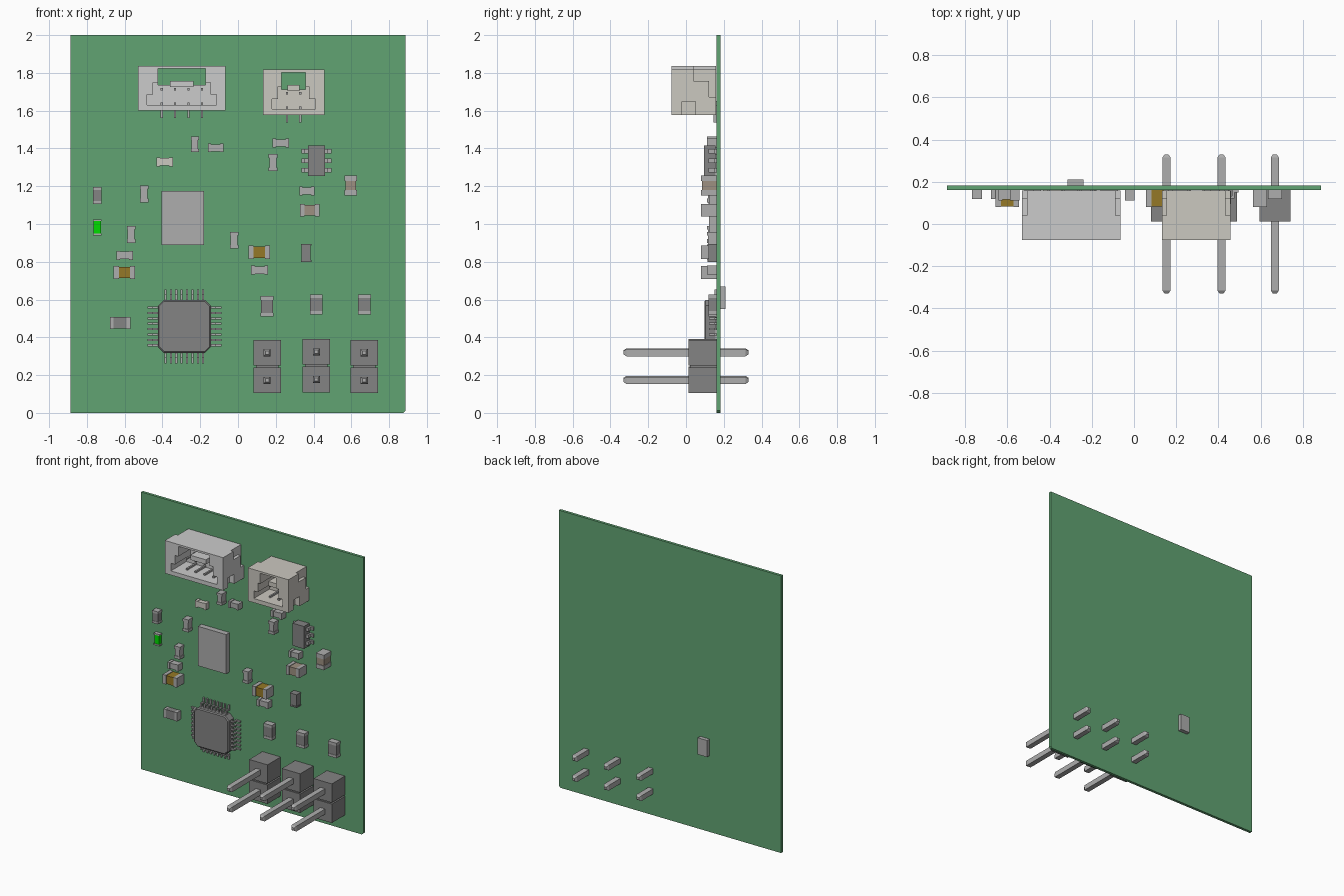
import bpy, bmesh, math
from mathutils import Matrix, Vector

if "Cube" in bpy.data.objects:
    bpy.data.objects.remove(bpy.data.objects["Cube"])

FACE = 0.162   # front surface of the board


def material(name, r, g, b):
    m = bpy.data.materials.new(name)
    m.diffuse_color = (r, g, b, 1)
    m.use_nodes = True
    m.node_tree.nodes["Principled BSDF"].inputs["Base Color"].default_value = m.diffuse_color
    return m


GREEN = material("board_green", .12, .37, .17)
DARK = material("dark_plastic", .23, .23, .23)
METAL = material("metal", .42, .42, .42)
WHITE = material("white_plastic", .70, .70, .68)
BEIGE = material("beige_plastic", .60, .58, .53)
GOLD = material("gold", .30, .19, .02)
BROWN = material("brown_ceramic", .34, .28, .22)
LED = material("led_green", 0, .72, 0)


def finish(name, bm, mats):
    me = bpy.data.meshes.new(name)
    bm.to_mesh(me)
    bm.free()
    for m in mats:
        me.materials.append(m)
    ob = bpy.data.objects.new(name, me)
    bpy.context.collection.objects.link(ob)
    return ob


def box(bm, x0, x1, y0, y1, z0, z1, mi=0, mat=Matrix()):
    c = Vector(((x0 + x1) / 2, (y0 + y1) / 2, (z0 + z1) / 2))
    s = Matrix.Diagonal((x1 - x0, y1 - y0, z1 - z0, 1))
    r = bmesh.ops.create_cube(bm, size=1, matrix=mat @ Matrix.Translation(c) @ s)
    for f in {f for v in r["verts"] for f in v.link_faces}:
        f.material_index = mi


def prism(bm, pts, y0, y1):
    """Extrude an x-z outline along y."""
    f = bm.faces.new([bm.verts.new((x, y0, z)) for x, z in pts])
    r = bmesh.ops.extrude_face_region(bm, geom=[f])
    bmesh.ops.translate(bm, vec=(0, y1 - y0, 0),
                        verts=[v for v in r["geom"] if isinstance(v, bmesh.types.BMVert)])
    bmesh.ops.recalc_face_normals(bm, faces=bm.faces)


def frustum(bm, x, z, y0, w0, y1, w1):
    """Square bar along y, width w0 to w1."""
    m = (Matrix.Translation((x, (y0 + y1) / 2, z)) @ Matrix.Rotation(-math.pi / 2, 4, 'X')
         @ Matrix.Rotation(math.pi / 4, 4, 'Z'))
    bmesh.ops.create_cone(bm, cap_ends=True, segments=4, radius1=w0 / 2 ** .5,
                          radius2=w1 / 2 ** .5, depth=y1 - y0, matrix=m)


def cut(ob, build):
    bm = bmesh.new()
    build(bm)
    c = finish("cutter", bm, [])
    c.hide_render = True
    mod = ob.modifiers.new("cut", 'BOOLEAN')
    mod.operation, mod.solver, mod.object = 'DIFFERENCE', 'EXACT', c
    bpy.context.view_layer.objects.active = ob
    bpy.ops.object.modifier_apply(modifier=mod.name)
    bpy.data.objects.remove(c)


# circuit board
bm = bmesh.new()
prism(bm, [(-.887, 0), (.875, 0), (.887, .012), (.887, 2), (-.887, 2)], FACE, .182)
finish("board", bm, [GREEN])


def chip(name, x0, x1, z0, z1, top, body, ends=METAL, end=.22, waist=.004, drop=.004):
    """Two-terminal part: recessed body with end caps along its longer side."""
    bm = bmesh.new()
    if x1 - x0 > z1 - z0:
        e = (x1 - x0) * end
        box(bm, x0 + e, x1 - e, top + drop, FACE, z0 + waist, z1 - waist)
        for a in (x0, x1 - e):
            box(bm, a, a + e, top, FACE, z0, z1, 1)
    else:
        e = (z1 - z0) * end
        box(bm, x0 + waist, x1 - waist, top + drop, FACE, z0 + e, z1 - e)
        for a in (z0, z1 - e):
            box(bm, x0, x1, top, FACE, a, a + e, 1)
    finish(name, bm, [body, ends])


# small grey capacitors
for i, r in enumerate([(-.25, -.207, 1.38, 1.463), (-.16, -.077, 1.38, 1.425),
                       (-.52, -.475, 1.115, 1.205), (-.588, -.543, .90, .99),
                       (-.643, -.557, .81, .858), (-.043, .002, .87, .958),
                       (.07, .16, .732, .78), (.325, .405, 1.152, 1.198),
                       (.183, .27, 1.405, 1.452), (.162, .208, 1.28, 1.37)]):
    chip(f"small_capacitor_{i}", *r, .112, METAL)
chip("beige_capacitor", -.432, -.345, 1.305, 1.353, .125, BEIGE, BEIGE)

# larger capacitors with coloured bodies
for i, r in enumerate([(-.658, -.545, .71, .777), (.056, .17, .815, .885)]):
    chip(f"gold_capacitor_{i}", *r, .08, GOLD, end=.24)
chip("brown_capacitor_0", .327, .432, 1.04, 1.105, .08, BROWN, end=.24)
chip("brown_capacitor_1", .565, .63, 1.15, 1.258, .08, BROWN, end=.28)

# resistors, diode and indicator light
for i, r in enumerate([(-.768, -.722, 1.105, 1.195), (-.678, -.57, .445, .508),
                       (.12, .187, .51, .618), (.38, .448, .52, .628),
                       (.635, .703, .52, .628)]):
    chip(f"resistor_{i}", *r, .118, DARK, end=.18, waist=.001, drop=.002)
chip("diode", .333, .388, .80, .895, .115, DARK, DARK, end=.1)
chip("indicator_light", -.768, -.722, .94, 1.025, .134, LED, end=.12)

# flat module, and the single part on the back
bm = bmesh.new()
box(bm, -.405, -.18, .122, FACE, .89, 1.175)
finish("flat_module", bm, [METAL])
bm = bmesh.new()
box(bm, -.315, -.24, .18, .21, .55, .67)
finish("back_component", bm, [METAL])


def lead(bm, mat, r0, r1, w, off, ytop):
    """Gull-wing lead pointing along local +x."""
    t, mid = .012, r0 + (r1 - r0) * .5
    box(bm, r0 - .01, mid, ytop, ytop + t, off - w, off + w, 0, mat)
    box(bm, mid - t, mid, ytop, FACE, off - w, off + w, 0, mat)
    box(bm, mid, r1, FACE - t, FACE, off - w, off + w, 0, mat)


# square processor with eight leads per side
cx, cz, h, c = -.284, .458, .14, .03
bm = bmesh.new()
prism(bm, [(cx + a * sx, cz + b * sz) for sx, sz, a, b in
           [(1, 1, h, h - c), (1, 1, h - c, h), (-1, 1, h - c, h), (-1, 1, h, h - c),
            (-1, -1, h, h - c), (-1, -1, h - c, h), (1, -1, h - c, h), (1, -1, h, h - c)]],
      .097, .156)
front = [e for e in bm.edges if all(v.co.y < .1 for v in e.verts)]
bmesh.ops.bevel(bm, geom=front, offset=.007, segments=1, affect='EDGES')
finish("processor", bm, [DARK])
bm = bmesh.new()
for side in range(4):
    m = Matrix.Translation((cx, 0, cz)) @ Matrix.Rotation(side * math.pi / 2, 4, 'Y')
    for k in range(8):
        lead(bm, m, .14, .196, .0055, (k - 3.5) * .0285, .122)
finish("processor_leads", bm, [METAL])

# six-lead regulator
bm = bmesh.new()
box(bm, .37, .46, .095, .156, 1.253, 1.415)
finish("regulator", bm, [DARK])
bm = bmesh.new()
for side in range(2):
    m = Matrix.Translation((.415, 0, 1.335)) @ Matrix.Rotation(side * math.pi, 4, 'Y')
    for k in (-1, 0, 1):
        lead(bm, m, .045, .08, .012, k * .05, .12)
finish("regulator_leads", bm, [METAL])

# pin headers: three columns of two
for i, (x, z) in enumerate([(.154, .245), (.415, .25), (.668, .245)]):
    bm = bmesh.new()
    for s in (-1, 1):
        zc = z + s * .073
        box(bm, x - .073, x + .073, .012, FACE, zc - .068, zc + .068)
    box(bm, x - .06, x + .06, .02, FACE, z - .01, z + .01)
    finish(f"header_block_{i}", bm, [DARK])
    bm = bmesh.new()
    for s in (-1, 1):
        zc = z + s * .073
        frustum(bm, x, zc, -.33, .018, -.315, .038)
        frustum(bm, x, zc, -.315, .038, .315, .038)
        frustum(bm, x, zc, .315, .038, .33, .018)
    finish(f"header_pins_{i}", bm, [METAL])


def connector(name, x0, x1, z0, z1, win, pins, color):
    """Open-front socket with stepped cavity, key window, tongue and pins."""
    y0 = -.077
    m = (x0 + x1) / 2
    bm = bmesh.new()
    box(bm, x0, x1, y0, FACE - .003, z0, z1)
    ob = finish(name, bm, [color])
    a, b = (x1 - x0) / 2 - .048, (x1 - x0) / 2 - .08
    cut(ob, lambda bm: prism(bm, [(m - a, z0 + .03), (m + a, z0 + .03), (m + a, z0 + .085),
                                  (m + b, z0 + .085), (m + b, z0 + .15), (m - b, z0 + .15),
                                  (m - b, z0 + .085), (m - a, z0 + .085)], -.2, .10))
    cut(ob, lambda bm: box(bm, m - win, m + win, -.3, .3, z0 + .135, z1 - .014))
    for s, x in ((-1, x0), (1, x1)):   # side clip notches
        def side(bm, w, ya, yb, za, zb):
            lo, hi = sorted((x + s * .05, x - s * w))
            box(bm, lo, hi, ya, yb, za, zb)
        cut(ob, lambda bm: side(bm, .036, -.02, .05, z0 - .05, z0 + .07))
        cut(ob, lambda bm: side(bm, .022, .04, .3, z1 - .06, z1 + .05))
        cut(ob, lambda bm: side(bm, .0225, .121, .3, z1 - .145, z1 - .03))
    cut(ob, lambda bm: box(bm, x0 + .06, x1 - .06, .112, .3, z0 - .05, z0 + .025))
    bm = bmesh.new()
    t = win * .5
    box(bm, m - t, m + t, -.03, .11, z0 + .125, z0 + .158)
    finish(name + "_tongue", bm, [color])
    bm = bmesh.new()
    for k in range(pins):
        x = m + (k - (pins - 1) / 2) * .071
        for dz in (.037, .114):
            box(bm, x - .006, x + .006, -.01, .14, z0 + dz - .006, z0 + dz + .006)
        box(bm, x - .006, x + .006, .145, FACE, z0 - .04, z0 + .05)
    finish(name + "_pins", bm, [METAL])


connector("four_pin_socket", -.53, -.065, 1.60, 1.837, .125, 4, WHITE)
connector("two_pin_socket", .132, .457, 1.578, 1.817, .063, 2, BEIGE)
